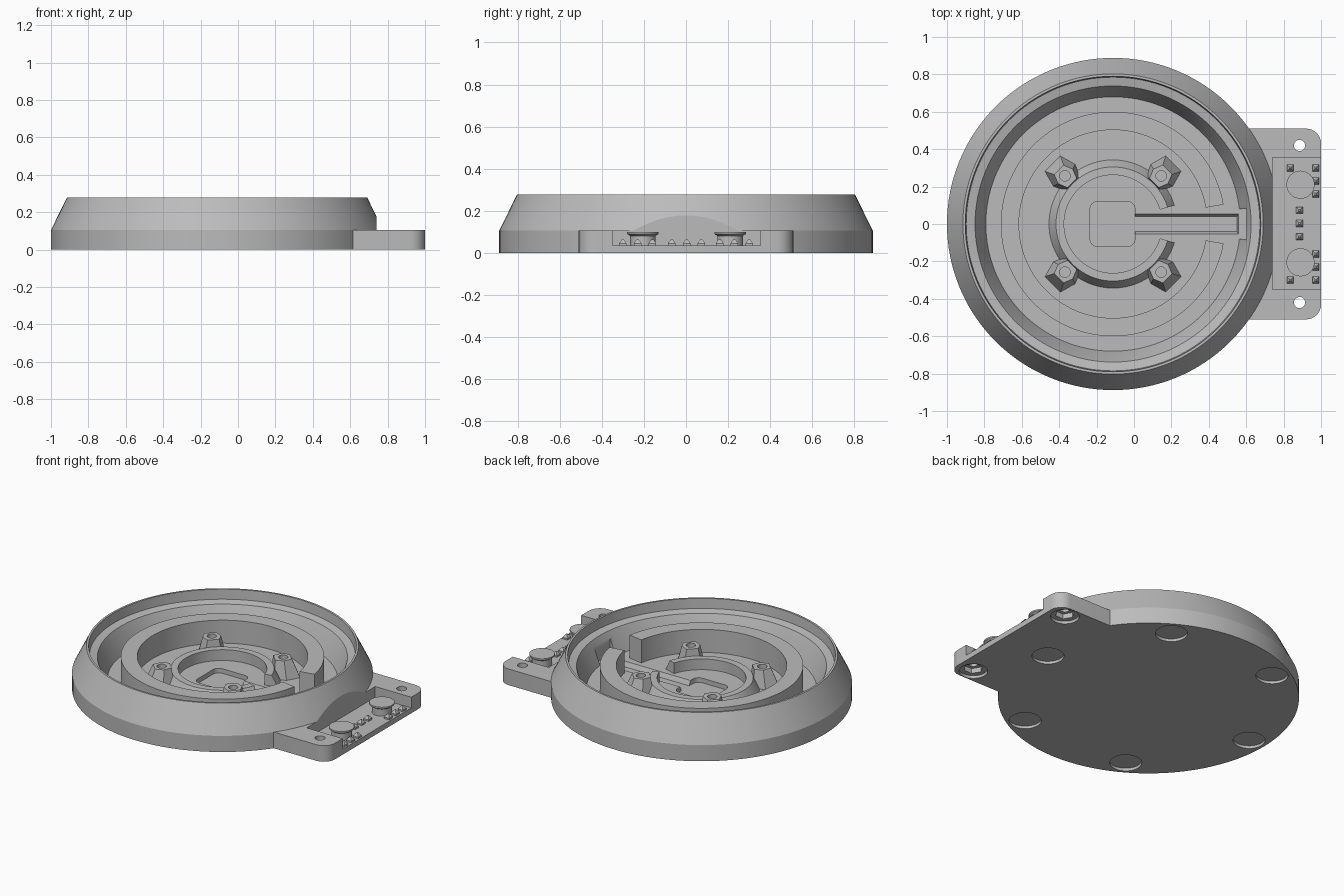
import bpy, bmesh
from math import sin, cos, pi, radians

cube = bpy.data.objects.get("Cube")
if cube:
    bpy.data.objects.remove(cube, do_unlink=True)

CX = -0.112          # axis of the round bowl
FLOOR = 0.06
parts = []

grey = bpy.data.materials.new("light_grey")
grey.use_nodes = True
grey.diffuse_color = (0.5, 0.5, 0.5, 1)
grey.node_tree.nodes["Principled BSDF"].inputs["Base Color"].default_value = (0.5, 0.5, 0.5, 1)


def finish(name, bm, helper=False):
    bmesh.ops.remove_doubles(bm, verts=bm.verts, dist=1e-5)
    bmesh.ops.recalc_face_normals(bm, faces=bm.faces)
    mesh = bpy.data.meshes.new(name)
    bm.to_mesh(mesh)
    bm.free()
    mesh.materials.append(grey)
    ob = bpy.data.objects.new(name, mesh)
    bpy.context.collection.objects.link(ob)
    if not helper:
        parts.append(ob)
    return ob


def lathe(name, profile, x=CX, y=0, start=0, end=360, steps=128, closed=True):
    """Turn an (r, z) profile about a vertical axis; a part turn gets end caps."""
    bm = bmesh.new()
    full = end - start >= 360
    rings = []
    for i in range(steps if full else steps + 1):
        a = radians(start + (end - start) * i / steps)
        rings.append([bm.verts.new((x + r * cos(a), y + r * sin(a), z)) for r, z in profile])
    n = len(profile)
    for i in range(steps):
        a, b = rings[i], rings[(i + 1) % len(rings)]
        for j in range(n if closed else n - 1):
            k = (j + 1) % n
            bm.faces.new((a[j], b[j], b[k], a[k]))
    if not full:
        bm.faces.new(rings[0])
        bm.faces.new(rings[-1])
    bmesh.ops.remove_doubles(bm, verts=bm.verts, dist=1e-5)
    bmesh.ops.dissolve_degenerate(bm, edges=bm.edges, dist=1e-6)
    return finish(name, bm)


def prism(name, bottom, z0, z1, top=None, helper=False):
    """Join a bottom outline to a top outline with the same point count."""
    bm = bmesh.new()
    lo = [bm.verts.new((px, py, z0)) for px, py in bottom]
    hi = [bm.verts.new((px, py, z1)) for px, py in (top or bottom)]
    bm.faces.new(lo)
    bm.faces.new(hi)
    for i in range(len(lo)):
        k = (i + 1) % len(lo)
        bm.faces.new((lo[i], lo[k], hi[k], hi[i]))
    return finish(name, bm, helper)


def rect(x0, x1, y0, y1):
    return [(x0, y0), (x1, y0), (x1, y1), (x0, y1)]


def arc(x, y, r, a0, a1, n=8):
    return [(x + r * cos(radians(a0 + (a1 - a0) * i / n)),
             y + r * sin(radians(a0 + (a1 - a0) * i / n))) for i in range(n + 1)]


def round_rect(x0, x1, y0, y1, r):
    return (arc(x1 - r, y0 + r, r, -90, 0) + arc(x1 - r, y1 - r, r, 0, 90)
            + arc(x0 + r, y1 - r, r, 90, 180) + arc(x0 + r, y0 + r, r, 180, 270))


def circle(x, y, r, n=32):
    return [(x + r * cos(2 * pi * i / n), y + r * sin(2 * pi * i / n)) for i in range(n)]


def combine(target, tool, operation):
    mod = target.modifiers.new(operation, 'BOOLEAN')
    mod.operation, mod.solver, mod.object = operation, 'EXACT', tool
    bpy.context.view_layer.update()
    baked = bpy.data.meshes.new_from_object(
        target.evaluated_get(bpy.context.evaluated_depsgraph_get()))
    target.modifiers.clear()
    target.data = baked
    bpy.data.objects.remove(tool, do_unlink=True)


# Round bowl with sloping outside, stepped rim and flat floor
bowl = lathe("bowl", [(0, 0), (0.888, 0), (0.888, 0.105), (0.803, 0.278), (0.79, 0.278),
                      (0.785, 0.215), (0.738, 0.205), (0.722, 0.17), (0.68, FLOOR),
                      (0, FLOOR)], closed=False)

# Side flange with rounded corners, rooted in the bowl wall
flange = prism("flange", arc(0.92, -0.43, 0.08, -90, 0) + arc(0.92, 0.43, 0.08, 0, 90)
               + arc(CX, 0, 0.8, 39.6, -39.6, 24), 0, 0.105, helper=True)
combine(bowl, flange, 'UNION')

# Cutters: electronics pocket, cable tunnel and notch, cable slot, centre recess
cuts = [
    prism("pocket", rect(0.74, 1.1, -0.35, 0.355), 0.035, 0.4, helper=True),
    prism("notch", rect(0.54, 0.602, -0.08, 0.08), FLOOR, 0.19, helper=True),
    prism("slot", rect(-0.02, 0.55, -0.04, 0.04), 0.03, FLOOR + 0.01,
          rect(-0.02, 0.56, -0.058, 0.058), helper=True),
    prism("recess", round_rect(-0.235, 0.005, -0.12, 0.12, 0.04), 0.03, 0.1, helper=True),
]
tunnel = prism("tunnel", round_rect(-0.03, 0.03, -0.085, 0.085, 0.029), 0.55, 0.8, helper=True)
for v in tunnel.data.vertices:
    px, py, pz = v.co
    v.co = (pz, py, 0.068 + px)
cuts.append(tunnel)
# Foot recesses underneath, screw holes and nut pockets
for i in range(6):
    a = i * pi / 3
    cuts.append(prism("foot_recess", circle(CX + 0.775 * cos(a), 0.775 * sin(a), 0.095),
                      -0.05, 0.018, helper=True))
for s in (-1, 1):
    cuts += [prism("screw_hole", circle(0.885, s * 0.42, 0.03), -0.05, 0.2, helper=True),
             prism("nut_recess", circle(0.885, s * 0.42, 0.085), -0.05, 0.018, helper=True),
             prism("nut_pocket", circle(0.885, s * 0.42, 0.058, 6), -0.05, 0.05, helper=True)]
for c in cuts:
    combine(bowl, c, 'DIFFERENCE')

# Tall inner wall, open towards the flange
lathe("inner_wall", [(0.503, 0.05), (0.6, 0.05), (0.6, 0.21), (0.503, 0.21)],
      start=10, end=350)

# Low centre collar with sloping outside
lathe("centre_collar", [(0.262, 0.05), (0.348, 0.05), (0.305, 0.13), (0.262, 0.13)],
      start=17, end=343, steps=96)

# Four screw posts with flared outer feet
for k in range(4):
    a = radians(45 + 90 * k)

    def turn(pts):
        return [(CX + r * cos(a) - t * sin(a), r * sin(a) + t * cos(a)) for r, t in pts]

    foot = turn([(0.3, -0.055), (0.37, -0.085), (0.46, -0.06),
                 (0.46, 0.06), (0.37, 0.085), (0.3, 0.055)])
    head = turn([(0.31, -0.035), (0.36, -0.055), (0.41, -0.035),
                 (0.41, 0.035), (0.36, 0.055), (0.31, 0.035)])
    post = prism("screw_post", foot, 0.05, 0.175, head)
    hx, hy = turn([(0.364, 0)])[0]
    combine(post, prism("post_hole", circle(hx, hy, 0.028, 20), 0.09, 0.3, helper=True),
            'DIFFERENCE')

# Push buttons: broad cap on a narrower stem
for y in (-0.205, 0.21):
    lathe("button", [(0, 0.03), (0.06, 0.03), (0.06, 0.08), (0.075, 0.09),
                     (0.075, 0.1), (0, 0.1)], x=0.89, y=y, steps=40, closed=False)

# Solder pins: small blocks with pointed tops
pins = [(0.885, y) for y in (-0.068, 0.003, 0.073)]
for s in (-1, 1):
    pins += [(0.835, s * 0.3)] + [(0.972, s * y) for y in (0.16, 0.23, 0.3)]
for x, y in pins:
    h = 0.018
    prism("pin_base", rect(x - h, x + h, y - h, y + h), 0.03, 0.045)
    prism("pin_tip", rect(x - h, x + h, y - h, y + h), 0.045, 0.064,
          rect(x - h / 4, x + h / 4, y - h / 4, y + h / 4))

# Smooth round surfaces, keep hard edges
for ob in bpy.context.view_layer.objects:
    ob.select_set(ob in parts)
bpy.context.view_layer.objects.active = bowl
bpy.ops.object.shade_smooth_by_angle(angle=radians(25))
